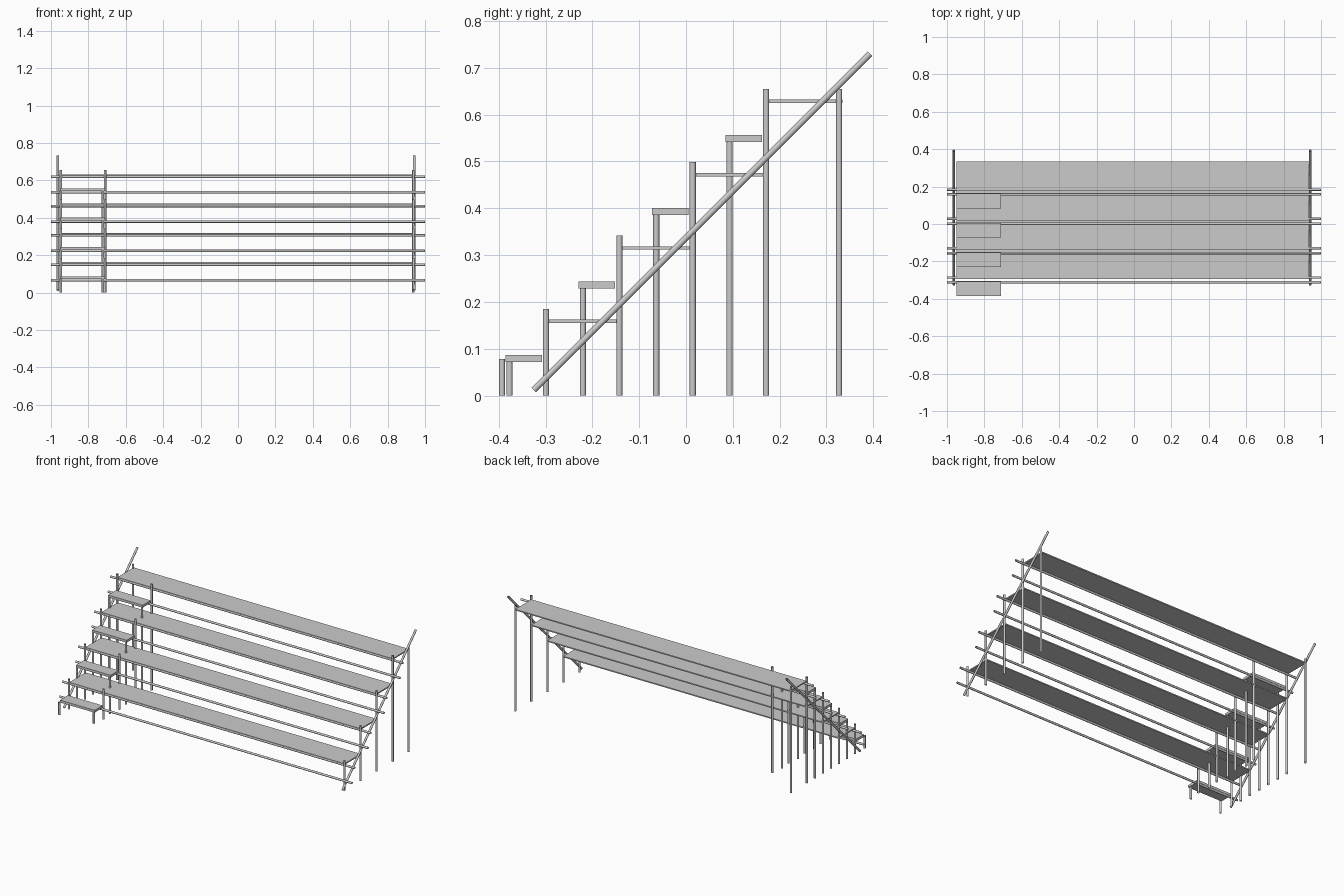
import bpy, math
from mathutils import Vector

if "Cube" in bpy.data.objects:
    bpy.data.objects.remove(bpy.data.objects["Cube"])

STEP = 0.1567     # rise and run of each tier
R = 0.0066        # pipe radius


def pipe(name, a, b, r=R):
    """Open-ended scaffold tube between two points."""
    a, b = Vector(a), Vector(b)
    d = b - a
    bpy.ops.mesh.primitive_cylinder_add(vertices=16, radius=r, depth=d.length,
                                        end_fill_type='NOTHING', location=(a + b) / 2)
    ob = bpy.context.object
    ob.name = name
    ob.rotation_euler = d.to_track_quat('Z', 'Y').to_euler()
    bpy.ops.object.shade_smooth_by_angle(angle=math.radians(40))
    return ob


def board(name, lo, hi):
    """Flat plank given by two opposite corners."""
    lo, hi = Vector(lo), Vector(hi)
    bpy.ops.mesh.primitive_cube_add(size=1, location=(lo + hi) / 2)
    ob = bpy.context.object
    ob.name = name
    ob.scale = hi - lo
    bpy.ops.object.transform_apply(location=False, rotation=False, scale=True)
    return ob


LEFT, AISLE, RIGHT = -0.947, -0.711, 0.938

for i in range(4):
    o = i * STEP
    # seating deck
    board("deck", (-0.948, -0.295 + o, 0.155 + o), (0.935, -0.136 + o, 0.162 + o))
    # long rails: one under the deck, one in front of the posts
    pipe("deck_rail", (-1, -0.286 + o, 0.149 + o), (1, -0.286 + o, 0.149 + o))
    pipe("front_rail", (-1, -0.312 + o, 0.066 + o), (1, -0.312 + o, 0.066 + o))
    # uprights
    for x in (LEFT, AISLE, RIGHT):
        pipe("post", (x, -0.299 + o, 0), (x, -0.299 + o, 0.185 + o))
    # stair tread and its front legs
    board("stair_tread", (-0.948, -0.386 + o, 0.072 + o), (-0.711, -0.308 + o, 0.087 + o))
    if i:
        pipe("stair_leg", (LEFT, -0.377 + o, 0), (LEFT, -0.377 + o, 0.073 + o))
    else:
        pipe("stair_leg", (LEFT, -0.393, 0), (LEFT, -0.393, 0.078))
    pipe("stair_leg", (-0.722, -0.377 + o, 0), (-0.722, -0.377 + o, 0.073 + o))

# rear uprights
for x in (LEFT, RIGHT):
    pipe("rear_post", (x, 0.327, 0), (x, 0.327, 0.655))

# sloping side braces
for x in (-0.963, 0.942):
    pipe("side_brace", (x, -0.325, 0.012), (x, 0.393, 0.73))
